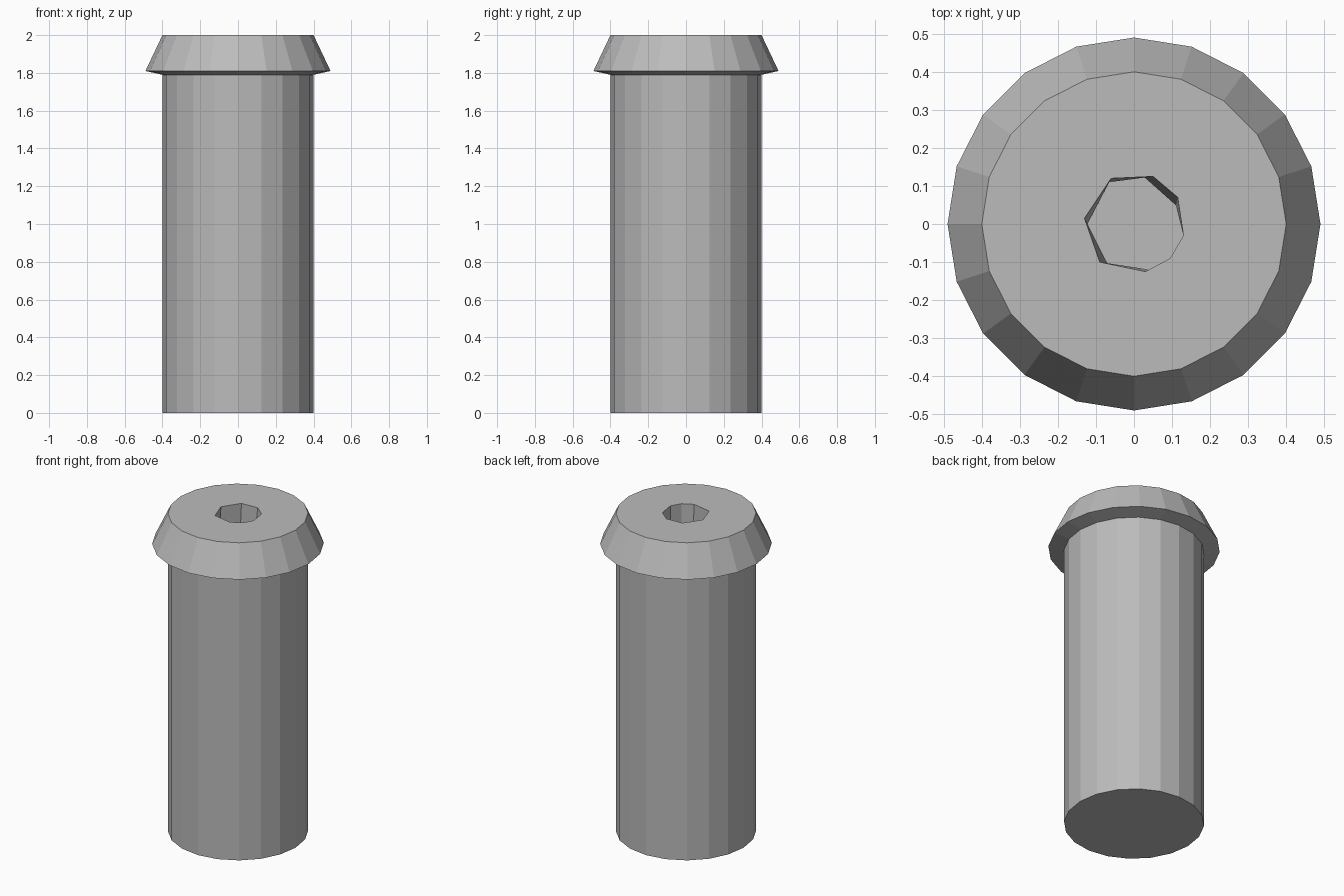
import bpy, bmesh
from math import cos, sin, tau

cube = bpy.data.objects.get("Cube")
if cube:
    bpy.data.objects.remove(cube, do_unlink=True)

# Single plain metal colour
metal = bpy.data.materials.new("grey_metal")
metal.use_nodes = True
grey = (0.5, 0.5, 0.5, 1)
metal.diffuse_color = grey
metal.node_tree.nodes["Principled BSDF"].inputs["Base Color"].default_value = grey

SIDES = 20
SOCKET_DEPTH = 0.25
bm = bmesh.new()


def add_ring(points, z):
    return [bm.verts.new((x, y, z)) for x, y in points]


def circle(radius):
    return [(radius * cos(tau * i / SIDES), radius * sin(tau * i / SIDES))
            for i in range(SIDES)]


def join(a, b):
    n = len(a)
    for i in range(n):
        j = (i + 1) % n
        bm.faces.new((a[i], a[j], b[j], b[i]))


# Shank and flared head, from the base upwards
profile = [(0.40, 0), (0.40, 1.79), (0.49, 1.81), (0.40, 2.0)]
rings = [add_ring(circle(r), z) for r, z in profile]
for low, high in zip(rings, rings[1:]):
    join(low, high)
bm.faces.new(rings[0])

# Slightly irregular eight-sided socket in the head
rim_points = [(0.13, -0.03), (0.115, 0.07), (0.05, 0.125), (-0.06, 0.12),
              (-0.13, 0.015), (-0.09, -0.10), (0.03, -0.125), (0.095, -0.09)]
floor_points = [(0.13, -0.03), (0.11, 0.05), (0.02, 0.13), (-0.065, 0.11),
                (-0.125, -0.005), (-0.07, -0.105), (0.04, -0.12), (0.095, -0.09)]
rim = add_ring(rim_points, 2.0)
socket_floor = add_ring(floor_points, 2.0 - SOCKET_DEPTH)
join(rim, socket_floor)
bm.faces.new(socket_floor)

# Flat top between the head edge and the socket rim
top_edges = []
for ring in (rings[-1], rim):
    for i, v in enumerate(ring):
        top_edges.append(bm.edges.get((v, ring[(i + 1) % len(ring)])))
bmesh.ops.triangle_fill(bm, use_beauty=True, edges=top_edges, normal=(0, 0, 1))
bmesh.ops.recalc_face_normals(bm, faces=bm.faces)

mesh = bpy.data.meshes.new("rivet_pin")
bm.to_mesh(mesh)
bm.free()
mesh.materials.append(metal)
pin = bpy.data.objects.new("rivet_pin", mesh)
bpy.context.collection.objects.link(pin)
